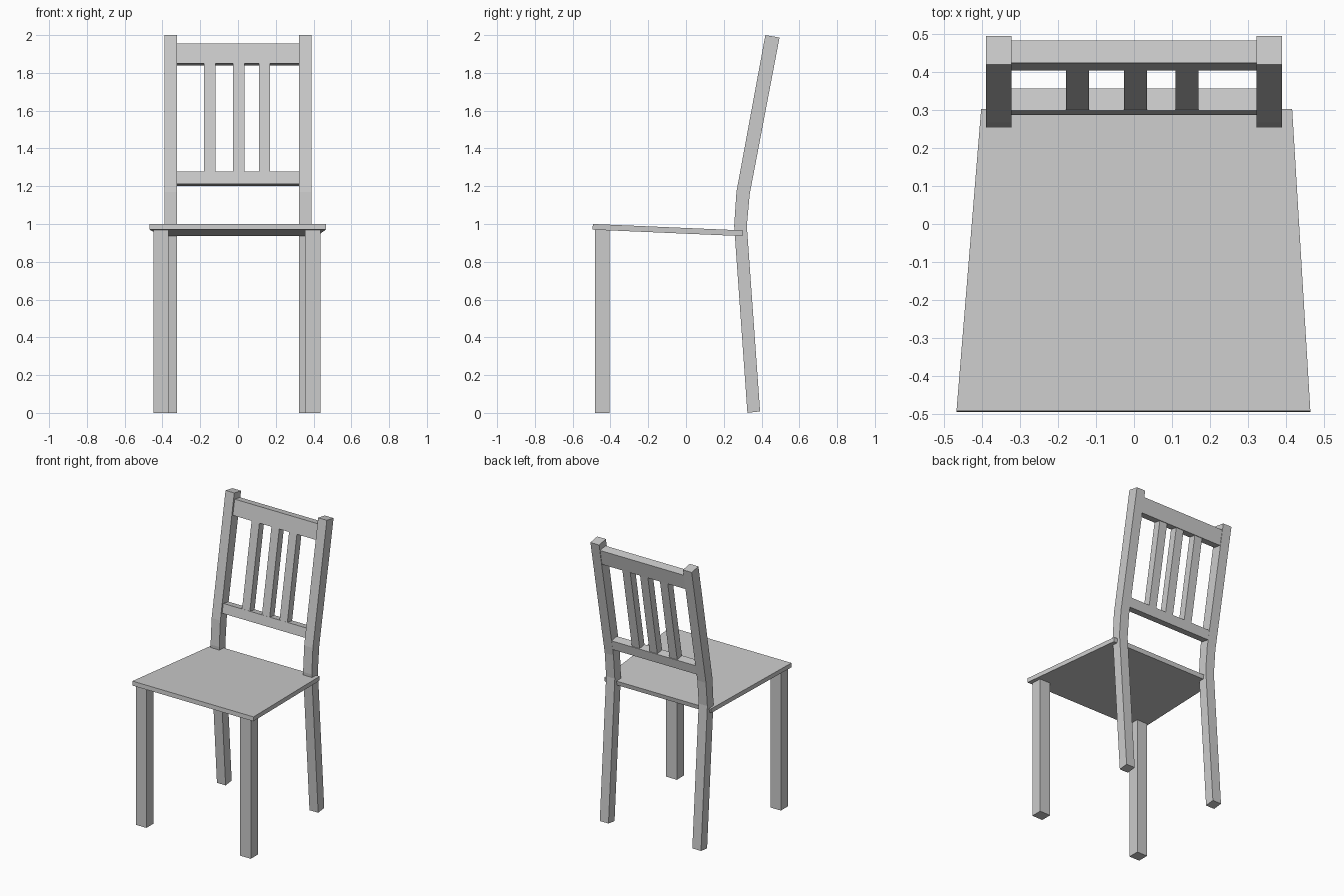
import bpy

cube = bpy.data.objects.get("Cube")
if cube:
    bpy.data.objects.remove(cube, do_unlink=True)

# One plain grey for the whole chair
grey = bpy.data.materials.new("plain_grey")
grey.use_nodes = True
colour = (0.6, 0.6, 0.6, 1)
grey.diffuse_color = colour
grey.node_tree.nodes["Principled BSDF"].inputs["Base Color"].default_value = colour


def loft(name, loops):
    """Solid skinned across matching loops of points, capped at both ends."""
    n = len(loops[0])
    faces = [tuple(reversed(range(n))), tuple(range((len(loops) - 1) * n, len(loops) * n))]
    for k in range(len(loops) - 1):
        a, b = k * n, (k + 1) * n
        faces += [(a + i, a + (i + 1) % n, b + (i + 1) % n, b + i) for i in range(n)]
    mesh = bpy.data.meshes.new(name)
    mesh.from_pydata([p for loop in loops for p in loop], [], faces)
    mesh.materials.append(grey)
    obj = bpy.data.objects.new(name, mesh)
    bpy.context.collection.objects.link(obj)
    return obj


def section(x0, x1, front, back):
    """Rectangle from a front and a back (y, z) point."""
    return [(x0, *front), (x1, *front), (x1, *back), (x0, *back)]


def bar(name, x0, x1, stations):
    """Bar following pairs of front and back points upwards."""
    return loft(name, [section(x0, x1, f, b) for f, b in stations])


# Rear legs, bent above the seat to carry the backrest
post = [((0.325, 0.0), (0.392, 0.008)),
        ((0.255, 0.99), (0.322, 0.99)),
        ((0.267, 1.17), (0.337, 1.157)),
        ((0.42, 2.0), (0.495, 1.987))]
bar("right_rear_leg", -0.39, -0.323, post)
bar("left_rear_leg", 0.323, 0.39, post)

# Front legs
front_leg = [((-0.482, 0.0), (-0.405, 0.0)), ((-0.482, 0.98), (-0.405, 0.98))]
bar("right_front_leg", -0.447, -0.368, front_leg)
bar("left_front_leg", 0.354, 0.436, front_leg)

# Tapered seat, sloping down to the back
loft("seat", [
    [(-0.468, -0.495, 0.97), (0.465, -0.495, 0.97), (0.417, 0.298, 0.936), (-0.403, 0.298, 0.936)],
    [(-0.468, -0.493, 1.0), (0.465, -0.493, 1.0), (0.417, 0.303, 0.966), (-0.403, 0.303, 0.966)],
])

# Backrest rails
bar("top_rail", -0.325, 0.325, [((0.405, 1.85), (0.463, 1.84)),
                                ((0.425, 1.955), (0.484, 1.945))])
bar("lower_rail", -0.325, 0.325, [((0.287, 1.213), (0.346, 1.202)),
                                  ((0.299, 1.277), (0.357, 1.267))])

# Backrest slats
for side, x in (("right", -0.149), ("middle", 0.004), ("left", 0.14)):
    bar(side + "_slat", x - 0.03, x + 0.03, [((0.298, 1.265), (0.350, 1.255)),
                                             ((0.406, 1.855), (0.458, 1.845))])
